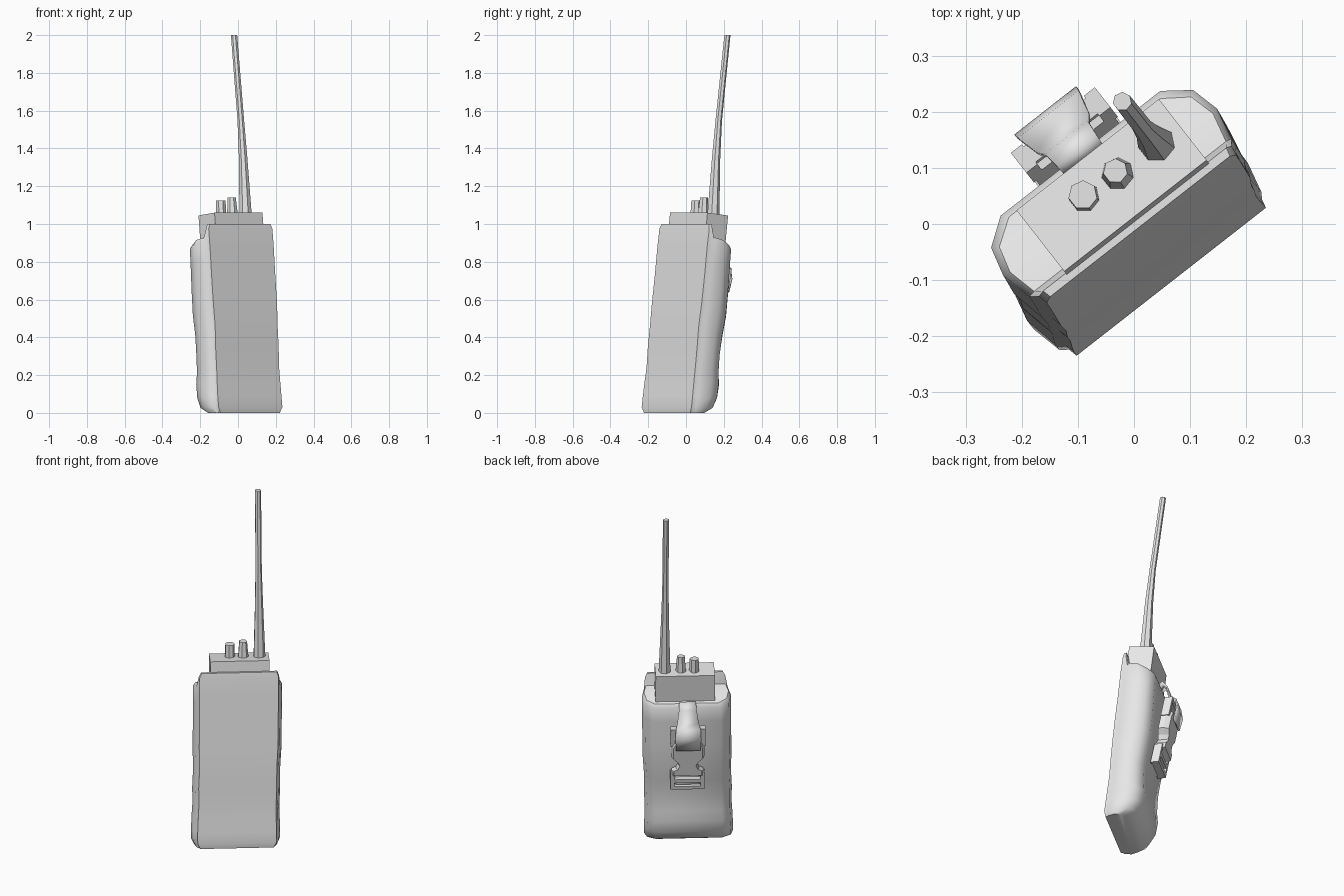
import bpy, bmesh, math
from mathutils import Matrix, Vector

if "Cube" in bpy.data.objects:
    bpy.data.objects.remove(bpy.data.objects["Cube"])

TURN = Matrix.Rotation(math.radians(38), 4, 'Z')   # whole model is turned about z
grey = bpy.data.materials.new("plain_grey")
grey.diffuse_color = (0.8, 0.8, 0.8, 1)
grey.use_nodes = True
grey.node_tree.nodes["Principled BSDF"].inputs["Base Color"].default_value = grey.diffuse_color


def finish(bm, name, smooth=None):
    bmesh.ops.recalc_face_normals(bm, faces=bm.faces)
    bm.transform(TURN)
    me = bpy.data.meshes.new(name)
    bm.to_mesh(me)
    bm.free()
    me.materials.append(grey)
    ob = bpy.data.objects.new(name, me)
    bpy.context.collection.objects.link(ob)
    if smooth:
        bpy.ops.object.select_all(action='DESELECT')
        ob.select_set(True)
        bpy.context.view_layer.objects.active = ob
        bpy.ops.object.shade_smooth_by_angle(angle=math.radians(smooth))
    return ob


def prism(name, outline, n0, n1, place, shrink=1.0):
    """Extrude an outline; place(u, z, n) maps it into the model."""
    bm = bmesh.new()
    cz = sum(p[1] for p in outline) / len(outline)
    a = [bm.verts.new(place(u, z, n0)) for u, z in outline]
    b = [bm.verts.new(place(u * shrink, cz + (z - cz) * shrink, n1)) for u, z in outline]
    bm.faces.new(a)
    bm.faces.new(b[::-1])
    for i in range(len(a)):
        j = (i + 1) % len(a)
        bm.faces.new((a[i], a[j], b[j], b[i]))
    return finish(bm, name)


def rod(name, stations, sides=7):
    """Tapered rod through (u, v, z, radius) stations."""
    bm = bmesh.new()
    rings = [[bm.verts.new((u + r * math.cos(math.tau * k / sides),
                            v + r * math.sin(math.tau * k / sides), z))
              for k in range(sides)] for u, v, z, r in stations]
    for lo, hi in zip(rings, rings[1:]):
        for k in range(sides):
            j = (k + 1) % sides
            bm.faces.new((lo[k], lo[j], hi[j], hi[k]))
    bm.faces.new(rings[0][::-1])
    bm.faces.new(rings[-1])
    return finish(bm, name)


def ribbon(name, path, thick=0.008):
    """Strap through (v, z, half width) points."""
    bm = bmesh.new()
    rows = [[bm.verts.new((s * w, v, z)) for s in (-1, 1)] for v, z, w in path]
    for a, b in zip(rows, rows[1:]):
        bm.faces.new((a[0], a[1], b[1], b[0]))
    ob = finish(bm, name, 40)
    mod = ob.modifiers.new("thickness", 'SOLIDIFY')
    mod.thickness = thick
    mod.offset = 0


# Pouch: half cross-section (half width, share of depth, height factor)
SECTION = [(0.214, 0, 1), (0.218, 0.1, 1), (0.225, 0.16, 0.93),
           (0.238, 0.5, 0.915), (0.225, 0.8, 0.89), (0.178, 1, 0.88)]
# height, front, back, sideways shift, width factor
ROWS = [(0.0, -0.118, -0.01, -0.011, 0.93), (0.03, -0.122, 0.045, -0.011, 1.0),
        (0.09, -0.114, 0.078, -0.011, 1.0), (0.17, -0.104, 0.092, -0.010, 0.99),
        (0.24, -0.095, 0.088, -0.008, 0.98), (0.35, -0.086, 0.093, -0.006, 0.99),
        (0.46, -0.076, 0.110, -0.003, 0.98), (0.58, -0.062, 0.130, 0.0, 1.0),
        (0.72, -0.045, 0.142, 0.002, 1.0), (0.88, -0.028, 0.152, 0.004, 1.0),
        (0.975, -0.015, 0.158, 0.005, 1.0), (1.0, -0.010, 0.147, 0.006, 0.95)]
bm = bmesh.new()
loft = []
for z, f, b, c, k in ROWS:
    sides = []
    for s in (-1, 1):
        sides.append([bm.verts.new((c + s * k * w * (1.03 if s < 0 and i > 1 else 1),
                                    f + (b - f) * d, z * h))
                      for i, (w, d, h) in enumerate(SECTION)])
    loft.append(sides)
n = len(SECTION)
for lo, hi in zip(loft, loft[1:]):
    for s in (0, 1):
        for i in range(n - 1):
            bm.faces.new((lo[s][i], lo[s][i + 1], hi[s][i + 1], hi[s][i]))
    for i in (0, n - 1):
        bm.faces.new((lo[0][i], lo[1][i], hi[1][i], hi[0][i]))
for left, right in (loft[0], loft[-1]):          # bottom, top with raised front lip
    for i in range(n - 1):
        bm.faces.new((left[i], right[i], right[i + 1], left[i + 1]))
finish(bm, "pouch", 42)


# Radio block leaning with the pouch, its top sloping down to the back
def lean(v, z, u):
    return Vector((u, v + 0.12 * (z - 1.06), z))


prism("radio_body", [(0.01, 0.82), (0.15, 0.80), (0.15, 1.045), (0.01, 1.06)],
      -0.15, 0.172, lean)

# Antenna and control knobs
rod("antenna", [(0.12, 0.087, 1.03, 0.034), (0.119, 0.108, 1.35, 0.023),
                (0.118, 0.127, 1.55, 0.018), (0.118, 0.185, 2.0, 0.017)])
rod("right_knob", [(0.032, 0.087, 1.03, 0.031), (0.032, 0.095, 1.14, 0.022)])
rod("left_knob", [(-0.04, 0.092, 1.03, 0.028), (-0.04, 0.097, 1.125, 0.026)])


# Buckle: everything sits on a plane sloping along the pouch back
def on_back(u, z, n):
    return Vector((u, 0.15 + 0.2 * (z - 0.565) + n, z))


def block(name, u0, u1, z0, z1, n0, n1):
    prism(name, [(u0, z0), (u1, z0), (u1, z1), (u0, z1)], n0, n1, on_back)


half = [(0.06, 0.455), (0.086, 0.455), (0.086, 0.49), (0.062, 0.502), (0.05, 0.528),
        (0.062, 0.553), (0.09, 0.58), (0.09, 0.66), (0.07, 0.70)]
shell = half + [(-u, z) for u, z in reversed(half)]
prism("buckle_shell_back", shell, 0.0, 0.03, on_back)
prism("buckle_shell_front", shell, 0.03, 0.058, on_back, 0.88)
for side, s in (("left", -1), ("right", 1)):
    block(side + "_upper_rail", s * 0.07, s * 0.095, 0.655, 0.765, 0.0, 0.045)
    block(side + "_lower_rail", s * 0.07, s * 0.093, 0.37, 0.48, 0.0, 0.045)
block("buckle_top_bar", -0.09, 0.09, 0.745, 0.765, 0.005, 0.04)
block("buckle_middle_bar", -0.09, 0.09, 0.415, 0.435, 0.005, 0.045)
block("buckle_bottom_bar", -0.09, 0.09, 0.37, 0.39, 0.005, 0.045)

# Webbing above and below the buckle
ribbon("upper_strap", [(0.135, 0.86, 0.042), (0.165, 0.895, 0.045), (0.192, 0.86, 0.048),
                       (0.205, 0.79, 0.058), (0.245, 0.765, 0.068), (0.253, 0.71, 0.07),
                       (0.235, 0.64, 0.066)])
ribbon("lower_strap", [(0.09, 0.50, 0.065), (0.125, 0.44, 0.065), (0.14, 0.40, 0.065),
                       (0.125, 0.385, 0.065), (0.09, 0.42, 0.065)])
